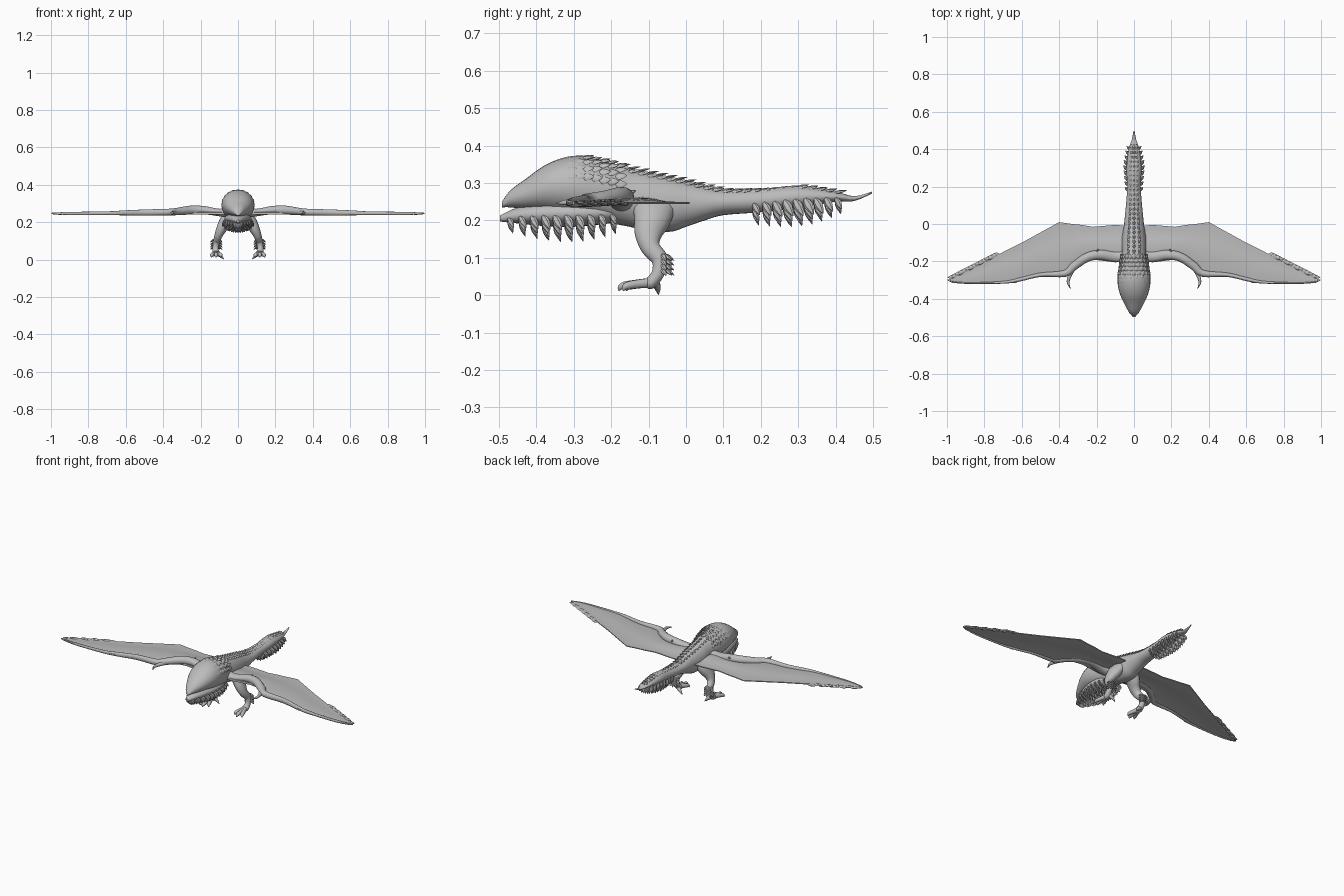
import bpy, bmesh, math
from mathutils import Vector

if "Cube" in bpy.data.objects:
    bpy.data.objects.remove(bpy.data.objects["Cube"])

grey = bpy.data.materials.new("plain grey")
grey.diffuse_color = (0.5, 0.5, 0.5, 1)
grey.use_nodes = True
grey.node_tree.nodes["Principled BSDF"].inputs["Base Color"].default_value = grey.diffuse_color


def finish(name, bm, mirror=False):
    bmesh.ops.recalc_face_normals(bm, faces=bm.faces)
    me = bpy.data.meshes.new(name)
    bm.to_mesh(me)
    bm.free()
    me.materials.append(grey)
    ob = bpy.data.objects.new(name, me)
    bpy.context.collection.objects.link(ob)
    if mirror:
        ob.modifiers.new("mirror", 'MIRROR').use_mirror_merge = False
    return ob


def skin(bm, rings):
    """Bridge a list of closed rings and cap both ends."""
    vs = [[bm.verts.new(p) for p in r] for r in rings]
    n = len(vs[0])
    for a, b in zip(vs, vs[1:]):
        for i in range(n):
            j = (i + 1) % n
            bm.faces.new((a[i], a[j], b[j], b[i]))
    bm.faces.new(vs[0])
    bm.faces.new(vs[-1])


def smooth_path(pts, k=4):
    """Catmull-Rom through tuples of any length."""
    out = []
    for i in range(len(pts) - 1):
        p = [pts[max(0, min(len(pts) - 1, i + d))] for d in (-1, 0, 1, 2)]
        for s in range(k):
            t = s / k
            out.append(tuple(0.5 * (2 * b + (c - a) * t + (2 * a - 5 * b + 4 * c - d) * t * t
                                    + (3 * b - a - 3 * c + d) * t ** 3) for a, b, c, d in zip(*p)))
    return out + [pts[-1]]


def tube(bm, pts, ref, axis=None, sides=16):
    """Sweep an ellipse: points are x, y, z, radius across, radius along ref."""
    pts = smooth_path(pts)
    rings = []
    for i, p in enumerate(pts):
        a, b = pts[max(0, i - 1)], pts[min(len(pts) - 1, i + 1)]
        t = Vector(axis) if axis else (Vector(b[:3]) - Vector(a[:3])).normalized()
        side = t.cross(Vector(ref)).normalized()
        up = side.cross(t)
        ring = []
        for k in range(sides):
            w = 2 * math.pi * k / sides
            ring.append(Vector(p[:3]) + side * math.cos(w) * max(p[3], .001)
                        + up * math.sin(w) * max(p[4], .001))
        rings.append(ring)
    skin(bm, rings)


def leaf(bm, base, direction, normal, length, width, thick):
    """One pointed scale or feather."""
    d = direction.normalized()
    n = (normal - d * normal.dot(d)).normalized()
    s = d.cross(n)
    rings = []
    for u, f in ((0, .35), (.2, .85), (.45, 1), (.75, .62), (1, .05)):
        rings.append([base + d * u * length + s * math.cos(k * math.pi / 3) * f * width / 2
                      + n * math.sin(k * math.pi / 3) * f * thick / 2 for k in range(6)])
    skin(bm, rings)


def as_path(profile):
    return [(0, y, (t + b) / 2, w, (t - b) / 2) for y, t, b, w in profile]


def surface(profile, y, ang):
    """Point and outward normal on a body profile at y and angle."""
    for p, q in zip(profile, profile[1:]):
        if y <= q[0]:
            break
    f = (y - p[0]) / (q[0] - p[0])
    t, b, w = (p[i] + (q[i] - p[i]) * f for i in (1, 2, 3))
    h = (t - b) / 2
    c, s = math.cos(ang), math.sin(ang)
    return Vector((w * c, y, (t + b) / 2 + h * s)), Vector((c / w, 0, s / h)).normalized()


# Body, head and tail: y, top, bottom, half width
body = [(-.492, .25, .235, .01), (-.47, .28, .235, .028), (-.43, .31, .23, .05),
        (-.38, .346, .225, .073), (-.33, .367, .215, .086), (-.28, .373, .205, .088),
        (-.22, .36, .195, .079), (-.16, .342, .185, .066), (-.1, .328, .172, .066),
        (-.04, .315, .17, .06), (0, .305, .183, .053), (.05, .291, .2, .048),
        (.1, .282, .214, .043), (.2, .284, .222, .036), (.3, .293, .233, .04),
        (.4, .277, .25, .028), (.45, .265, .252, .012), (.497, .277, .272, .003)]
bm = bmesh.new()
tube(bm, as_path(body), (0, 0, 1), (0, 1, 0), 24)
finish("body_and_tail", bm)

# Lower jaw and throat
throat = [(-.497, .213, .197, .008), (-.45, .235, .192, .033), (-.38, .25, .185, .058),
          (-.3, .255, .183, .073), (-.22, .25, .19, .063), (-.15, .24, .2, .035)]
bm = bmesh.new()
tube(bm, as_path(throat), (0, 0, 1), (0, 1, 0), 20)
finish("jaw_and_throat", bm)


def hanging_scales(name, profile, y0, y1, rows, count, length):
    bm = bmesh.new()
    for r in range(rows):
        y = y0 + (y1 - y0) * r / (rows - 1)
        size = length * (.65 + .35 * math.sin(math.pi * (r + .5) / rows))
        for k in range(count + r % 2):
            a = math.pi * (1 + (k + .5) / (count + r % 2))
            p, n = surface(profile, y, a)
            leaf(bm, p, n * .35 + Vector((0, .45, -.7)), n, size, size * .5, size * .28)
    finish(name, bm)


hanging_scales("throat_scales", throat, -.475, -.2, 10, 9, .046)
hanging_scales("tail_scales", body, .18, .4, 9, 7, .052)

# Small overlapping scales on head and back, with a ridge to the tail
bm = bmesh.new()
for r in range(14):
    y = -.475 + r * .022
    for k in range(8 + r % 2):
        p, n = surface(body, y, math.pi * (.06 + .88 * (k + .5) / (8 + r % 2)))
        leaf(bm, p - n * .003, Vector((0, 1, 0)) + n * .16, n, .032, .022, .009)
for r in range(24):
    y = -.18 + r * .025
    for a in (.35, .5, .65):
        p, n = surface(body, y, math.pi * a)
        leaf(bm, p - n * .003, Vector((0, 1, 0)) + n * .18, n, .034, .016, .008)
finish("back_scales", bm)

# Wing membrane: x, leading y, trailing y
wing = [(.03, -.2, -.01), (.1, -.205, -.005), (.22, -.19, -.015), (.28, -.2, -.005),
        (.33, -.24, 0), (.4, -.275, .01), (.5, -.275, -.045), (.6, -.295, -.1),
        (.63, -.315, -.115), (.7, -.318, -.15), (.8, -.32, -.205), (.9, -.32, -.255),
        (.97, -.315, -.29), (.996, -.303, -.298)]
bm = bmesh.new()
rings = []
for x, lead, trail in wing:
    top, low = [], []
    for i in range(9):
        u = i / 8
        camber = .012 * math.sin(math.pi * min(1, u * 1.3)) * (1 - x)
        half = .0025 + .004 * (1 - u) * (1 - x)
        y = lead + (trail - lead) * u
        top.append(Vector((x, y, .247 + camber + half)))
        low.append(Vector((x, y, .247 + camber - half)))
    rings.append(top + low[::-1])
skin(bm, rings)
finish("wing_membranes", bm, True)

# Arm, long finger along the leading edge, and hooked thumb claw
bm = bmesh.new()
tube(bm, [(.03, -.17, .25, .035, .03), (.1, -.175, .252, .028, .02), (.18, -.165, .264, .026, .022),
          (.25, -.178, .265, .024, .024), (.32, -.225, .258, .022, .02), (.37, -.265, .254, .018, .018),
          (.5, -.272, .252, .011, .016), (.61, -.297, .25, .01, .013), (.7, -.312, .248, .007, .01),
          (.9, -.316, .247, .004, .008), (.995, -.302, .247, .002, .004)], (0, 0, 1))
tube(bm, [(.325, -.235, .252, .014, .013), (.345, -.28, .25, .01, .01), (.352, -.315, .249, .007, .008),
          (.338, -.348, .245, .001, .001)], (0, 0, 1), sides=10)
tube(bm, [(.19, -.17, .26, .016, .014), (.197, -.15, .272, .009, .009),
          (.192, -.135, .28, .002, .002)], (0, 0, 1), sides=8)
finish("wing_arms", bm, True)

# Jagged feathers at the wing tip
bm = bmesh.new()
for i in range(14):
    x = .72 + i * .0176
    y = -.16 - (x - .72) * .51
    leaf(bm, Vector((x, y, .247 + .003 * (i % 3 - 1))), Vector((1, -.22, 0)),
         Vector((0, 0, 1)), .05, .022, .011)
finish("wing_tip_feathers", bm, True)

# Legs
bm = bmesh.new()
tube(bm, [(.035, -.085, .245, .06, .03), (.065, -.09, .205, .05, .034), (.088, -.1, .165, .038, .028),
          (.105, -.095, .128, .026, .021), (.115, -.07, .095, .022, .018),
          (.12, -.075, .058, .017, .016), (.116, -.095, .032, .016, .02),
          (.115, -.105, .022, .008, .012)], (1, 0, 0))
finish("legs", bm, True)

# Toes with curved claws, including the inward back claw
bm = bmesh.new()
for ex, ey in ((.09, -.16), (.117, -.18), (.143, -.168)):
    mx, my = (.116 + ex) / 2, (-.09 + ey) / 2
    tube(bm, [(.116, -.085, .034, .012, .014), (mx, my, .03, .011, .012),
              (ex * .8 + mx * .2, ey * .8 + my * .2, .024, .01, .01),
              (ex, ey, .012, .002, .002)], (0, 0, 1), sides=10)
tube(bm, [(.115, -.085, .038, .012, .012), (.1, -.078, .026, .01, .01),
          (.088, -.075, .015, .007, .007), (.076, -.074, .002, .001, .001)],
     (0, 1, 0), sides=10)
finish("toes", bm, True)

# Tuft of scales behind each lower leg
bm = bmesh.new()
for r in range(4):
    for k in range(5):
        a = math.pi * (.1 + .2 * k)
        n = Vector((math.cos(a), math.sin(a), 0))
        base = Vector((.116, -.068, .11 - r * .013)) + n * .015
        leaf(bm, base, n * .7 + Vector((0, .15, -.7)), n, .028, .015, .01)
finish("leg_scales", bm, True)

# Smooth shading with crisp edges
for ob in bpy.data.objects:
    ob.select_set(True)
    bpy.context.view_layer.objects.active = ob
bpy.ops.object.shade_smooth_by_angle(angle=math.radians(40))
